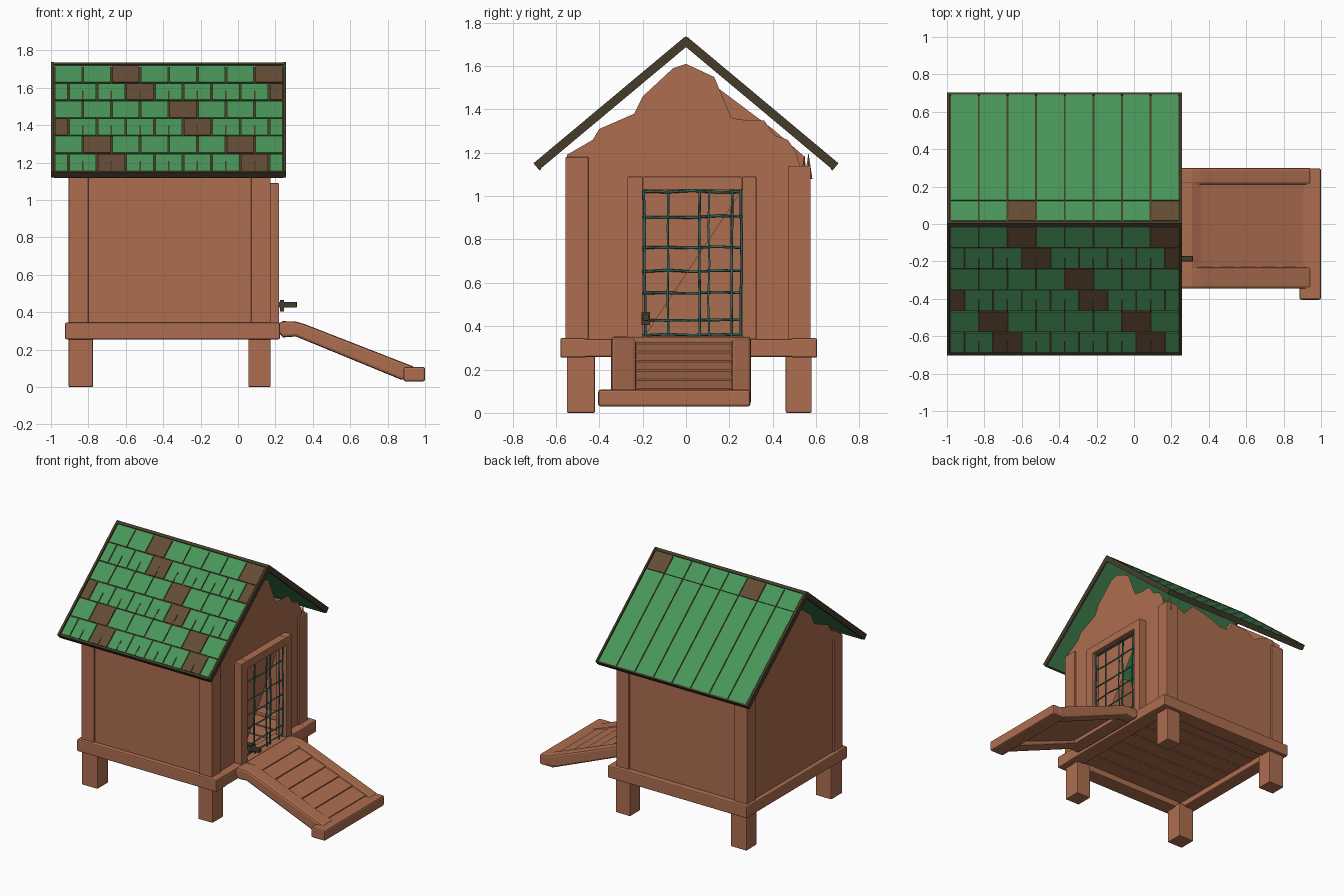
import bpy, bmesh, math, random
from mathutils import Matrix, Vector

random.seed(4)
if "Cube" in bpy.data.objects:
    bpy.data.objects.remove(bpy.data.objects["Cube"])


def material(name, r, g, b):
    m = bpy.data.materials.new(name)
    m.use_nodes = True
    m.diffuse_color = (r, g, b, 1)
    m.node_tree.nodes["Principled BSDF"].inputs["Base Color"].default_value = (r, g, b, 1)
    m.use_backface_culling = True
    return m


WOOD = material("warm wood", 0.42, 0.155, 0.08)
GREEN = material("green shingle", 0.065, 0.3, 0.1)
BROWN = material("brown shingle", 0.125, 0.072, 0.034)
TRIM = material("dark trim", 0.06, 0.046, 0.024)
WIRE = material("teal wire", 0.032, 0.156, 0.141)


def finish(bm, name, mats, bevel=0):
    me = bpy.data.meshes.new(name)
    bm.to_mesh(me)
    bm.free()
    for m in mats:
        me.materials.append(m)
    ob = bpy.data.objects.new(name, me)
    bpy.context.collection.objects.link(ob)
    if bevel:
        mod = ob.modifiers.new("soft edges", "BEVEL")
        mod.width, mod.segments = bevel, 2
    return ob


def boxes(name, items, mats, matrix=Matrix(), bevel=0):
    """Items are ((x0, x1), (y0, y1), (z0, z1), material slot)."""
    bm = bmesh.new()
    for xs, ys, zs, slot in items:
        spans = (xs, ys, zs)
        mid = Vector([(a + b) / 2 for a, b in spans])
        size = Matrix.Diagonal([b - a for a, b in spans] + [1])
        new = bmesh.ops.create_cube(bm, size=1, matrix=matrix @ Matrix.Translation(mid) @ size)
        for f in {f for v in new["verts"] for f in v.link_faces}:
            f.material_index = slot
    bmesh.ops.recalc_face_normals(bm, faces=bm.faces)
    return finish(bm, name, mats, bevel)


def box(name, xs, ys, zs, mat=WOOD, bevel=0):
    return boxes(name, [(xs, ys, zs, 0)], [mat], bevel=bevel)


def sheet(name, points, place, flip=False):
    """Single outward-facing wall from a flat outline."""
    bm = bmesh.new()
    f = bm.faces.new([bm.verts.new(place(a, z)) for a, z in points])
    if flip:
        f.normal_flip()
    bmesh.ops.triangulate(bm, faces=[f])
    return finish(bm, name, [WOOD])


def prism(name, points, y0, y1, bevel=0):
    bm = bmesh.new()
    f = bm.faces.new([bm.verts.new((x, y0, z)) for x, z in points])
    new = bmesh.ops.extrude_face_region(bm, geom=[f])["geom"]
    bmesh.ops.translate(bm, vec=(0, y1 - y0, 0), verts=[v for v in new if isinstance(v, bmesh.types.BMVert)])
    bmesh.ops.recalc_face_normals(bm, faces=bm.faces)
    return finish(bm, name, [WOOD], bevel)


# Legs, corner posts and base frame
SIDES_X = {"back": (-0.905, -0.775), "door": (0.055, 0.175)}
SIDES_Y = {"near": (-0.55, -0.42), "far": (0.46, 0.58)}
for nx, xs in SIDES_X.items():
    for ny, ys in SIDES_Y.items():
        box(f"{nx}_{ny}_leg", xs, ys, (0, 0.27), bevel=0.006)
        px = (-0.905, -0.8) if nx == "back" else (0.07, 0.175)
        py = (-0.557, -0.45) if ny == "near" else (0.47, 0.575)
        box(f"{nx}_{ny}_post", px, py, (0.34, 1.18 if ny == "near" else 1.14), bevel=0.004)
for n, ys in (("near", (-0.58, -0.46)), ("far", (0.485, 0.605))):
    box(f"{n}_base_beam", (-0.925, 0.225), ys, (0.255, 0.345), bevel=0.008)
for n, xs in (("back", (-0.925, -0.82)), ("door", (0.11, 0.225))):
    box(f"{n}_base_beam", xs, (-0.57, 0.595), (0.258, 0.342), bevel=0.008)
STEP = 0.136
boxes("floor_boards", [((-0.83, 0.12), (y, y + STEP - 0.012), (0.3, 0.325), 0)
                       for y in [-0.465 + i * STEP for i in range(7)]], [WOOD])

# Gable walls with a splintered top, and the doorway notch
RISE = [(0.55, 1.16), (0.53, 1.12), (0.51, 1.2), (0.49, 1.17), (0.47, 1.26), (0.44, 1.22),
        (0.41, 1.28), (0.36, 1.35), (0.28, 1.35), (0.21, 1.36), (0.17, 1.45), (0.13, 1.55), (0, 1.61)]
FALL = [(-0.06, 1.59), (-0.2, 1.46), (-0.24, 1.38), (-0.33, 1.33), (-0.4, 1.31), (-0.43, 1.26), (-0.55, 1.19)]
DOOR = [(-0.55, 0.34), (-0.2, 0.34), (-0.2, 1.03), (0.26, 1.03), (0.26, 0.34), (0.55, 0.34)]
sheet("door_gable_wall", DOOR + RISE + FALL, lambda a, z: (0.162, a, z))
sheet("back_gable_wall", [DOOR[0], DOOR[-1], (0.55, 1.18), (0.4, 1.31), (0.2, 1.46), (0, 1.61)] + FALL[1:],
      lambda a, z: (-0.893, a, z), True)

# Long walls, the far one broken along its top edge
ends = [(-0.9, 0.34), (0.17, 0.34)]
sheet("near_wall", ends + [(0.17, 1.19), (-0.9, 1.19)], lambda a, z: (a, -0.545, z))
COUNT = 26
ragged = [(0.17 - 1.07 * i / COUNT, 1.15 + random.uniform(-0.05, 0.05)) for i in range(COUNT + 1)]
sheet("far_wall", ends + ragged, lambda a, z: (a, 0.562, z), True)

# Splinters on the door-side posts
for i, (y, top) in enumerate([(0.545, 1.19), (0.565, 1.2), (0.5, 1.22), (-0.5, 1.22)]):
    bm = bmesh.new()
    bmesh.ops.create_cone(bm, cap_ends=True, segments=4, radius1=0.018, radius2=0,
                          depth=0.12, matrix=Matrix.Translation((0.14, y, top - 0.06)))
    finish(bm, f"splinter_{i + 1}", [WOOD])

# Door frame
FX = (0.13, 0.22)
boxes("door_frame", [(FX, (-0.27, -0.2), (0.34, 1.09), 0), (FX, (0.26, 0.325), (0.34, 1.09), 0),
                     (FX, (-0.2, 0.26), (1.03, 1.09), 0)], [WOOD], bevel=0.004)

# Wire mesh door, slightly uneven
curve = bpy.data.curves.new("wire_door", "CURVE")
curve.dimensions = "3D"
curve.bevel_depth, curve.bevel_resolution = 0.006, 0


def wire(a, b):
    s = curve.splines.new("POLY")
    s.points.add(4)
    for i, p in enumerate(s.points):
        q = Vector(a).lerp(Vector(b), i / 4)
        wobble = [random.uniform(-0.004, 0.004) for _ in range(3)]
        p.co = (*(q + Vector(wobble)), 1)


for z in (0.36, 0.43, 0.555, 0.655, 0.765, 0.905, 1.022):
    wire((0.185, -0.2, z), (0.185, 0.26, z))
for y in (-0.192, -0.085, 0.06, 0.105, 0.21, 0.253):
    wire((0.192, y, 0.345), (0.192, y, 1.03))
curve.materials.append(WIRE)
bpy.context.collection.objects.link(bpy.data.objects.new("wire_door", curve))

# Door latch
box("latch_bar", (0.18, 0.315), (-0.2, -0.172), (0.425, 0.455), TRIM, 0.004)
box("latch_plate", (0.225, 0.245), (-0.205, -0.167), (0.405, 0.465), TRIM)

# Ramp: side rails, top beam, stepped panel and foot bar
RAIL = [(0.21, 0.3), (0.24, 0.265), (0.31, 0.27), (0.87, 0.04), (0.95, 0.04),
        (0.95, 0.105), (0.36, 0.335), (0.31, 0.35), (0.24, 0.352), (0.21, 0.335)]
prism("ramp_near_rail", RAIL, -0.345, -0.23, 0.014)
prism("ramp_far_rail", RAIL, 0.21, 0.3, 0.014)
prism("ramp_top_beam", RAIL[:3] + [(0.36, 0.25), (0.36, 0.325)] + RAIL[7:], -0.24, 0.22)
X0, X1, N = 0.355, 0.905, 5
for i in range(N):
    a, b = (X0 + (X1 - X0) * k / N for k in (i, i + 1))
    za, zb = (0.32 - 0.39 * (x - X0) for x in (a, b))
    prism(f"ramp_board_{i + 1}", [(a, za - 0.04), (b, zb - 0.04), (b, zb + 0.008), (a, za)], -0.235, 0.215)
box("ramp_foot_bar", (0.885, 1.0), (-0.405, 0.297), (0.03, 0.107), bevel=0.01)

# Roof, built flat as (along ridge, down slope, outward) then tilted
PITCH = math.atan2(0.585, 0.7)
LENGTH = math.hypot(0.585, 0.7)
C, S = math.cos(PITCH), math.sin(PITCH)
LEFT, RIGHT, COLS, ROWS = -0.983, 0.242, 8, 6
W = (RIGHT - LEFT) / COLS
TOP, BOTTOM = 0.018, LENGTH - 0.012
ROW = (BOTTOM - TOP) / ROWS
GAP = 0.005
# Brown shingles per row, counted from the left column
ODD_ONES = [{2, 7}, {3, 8}, {4}, {5, 0}, {1, 6}, {2, 7}]
TILE = (-0.006, 0.001)


def shingles(row):
    shift = W / 2 * (row % 2)
    d = TOP + row * ROW
    for c in range(COLS + row % 2):
        a = max(LEFT, LEFT + c * W - shift)
        b = min(RIGHT, LEFT + (c + 1) * W - shift)
        yield (a + GAP, b - GAP), (d + GAP, d + ROW - GAP), TILE, 1 if c in ODD_ONES[row] else 0
    if row % 2:
        for c in range(1, COLS):
            x = LEFT + c * W
            yield (x - 0.004, x + 0.004), (d + ROW * 0.45, d + ROW), (-0.004, 0.003), 2


for name, side in (("near", -1), ("far", 1)):
    tilt = Matrix(((1, 0, 0, 0), (0, side * C, side * S, 0), (0, -S, C, 1.732), (0, 0, 0, 1)))
    boxes(f"{name}_roof_deck", [((LEFT, RIGHT), (0, BOTTOM), (-0.03, -0.014), 0),
                                ((LEFT, RIGHT), (0, BOTTOM), (-0.014, -0.005), 1)], [GREEN, TRIM], tilt)
    edge = (-0.034, 0.006)
    boxes(f"{name}_roof_trim", [((-1, LEFT), (0, LENGTH), edge, 0), ((RIGHT, 0.256), (0, LENGTH), edge, 0),
                                ((LEFT, RIGHT), (BOTTOM, LENGTH), (-0.038, 0.003), 0),
                                ((LEFT, RIGHT), (0, TOP), (-0.01, 0.005), 0)], [TRIM], tilt)
    if side < 0:
        tiles = [t for r in range(ROWS) for t in shingles(r)]
    else:
        # Far slope: one shingle row, then full-length planks
        tiles = list(shingles(0))
        tiles += [((LEFT + c * W + GAP, LEFT + (c + 1) * W - GAP), (TOP + ROW, BOTTOM), TILE, 0)
                  for c in range(COLS)]
    boxes(f"{name}_roof_shingles", tiles, [GREEN, BROWN, TRIM], tilt)
